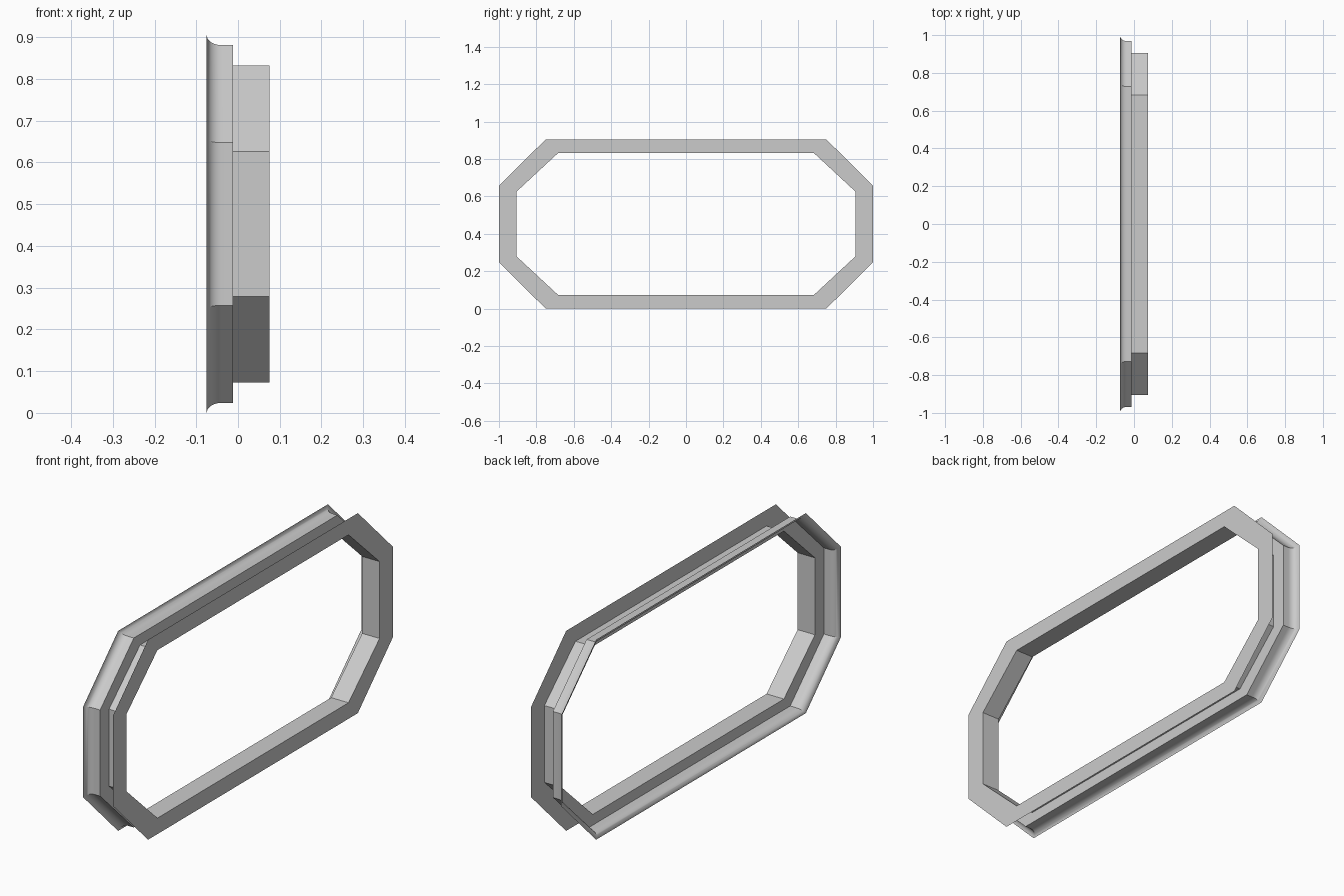
import bpy, bmesh, math

if "Cube" in bpy.data.objects:
    bpy.data.objects.remove(bpy.data.objects["Cube"])

MID = 0.4525  # height of the frame centre
# quarter-octagon corners (y, z from centre): outer edge and opening edge
OUTER = [(1.0, 0.205), (0.75, 0.4525)]
INNER = [(0.905, 0.174), (0.683, 0.380)]


def octagon(x, t):
    """Eight corners at depth x, blended from outer (t=0) to opening (t=1)."""
    a, b = [tuple(o + (i - o) * t for o, i in zip(po, pi))
            for po, pi in zip(OUTER, INNER)]
    quad = [a, b]
    half = quad + [(-y, z) for y, z in reversed(quad)]
    ring = half + [(-y, -z) for y, z in half]
    return [(x, y, z + MID) for y, z in ring]


def sweep(name, profile):
    """Carry an open (x, t) profile around the octagon."""
    bm = bmesh.new()
    rings = [[bm.verts.new(p) for p in octagon(x, t)] for x, t in profile]
    for r, s in zip(rings, rings[1:]):
        for i in range(8):
            j = (i + 1) % 8
            bm.faces.new((r[i], r[j], s[j], s[i]))
    mesh = bpy.data.meshes.new(name)
    bm.to_mesh(mesh)
    bm.free()
    obj = bpy.data.objects.new(name, mesh)
    bpy.context.collection.objects.link(obj)
    bpy.ops.object.select_all(action='DESELECT')
    obj.select_set(True)
    bpy.context.view_layer.objects.active = obj
    bpy.ops.object.shade_smooth_by_angle(angle=math.radians(30))
    return obj


# flat front flange and the lining of the opening
sweep("frame_flange_and_lining", [(0.075, 0.0), (0.075, 1.0), (-0.012, 1.0)])

# stepped rear trim with a concave flare out to the back rim
STEP = 0.33
flare = []
for k in range(9):
    a = math.radians(90 * k / 8)
    flare.append((-0.040 - 0.035 * math.sin(a), STEP * math.cos(a)))
sweep("rear_flared_trim", [(-0.012, 1.0), (-0.012, STEP)] + flare)
